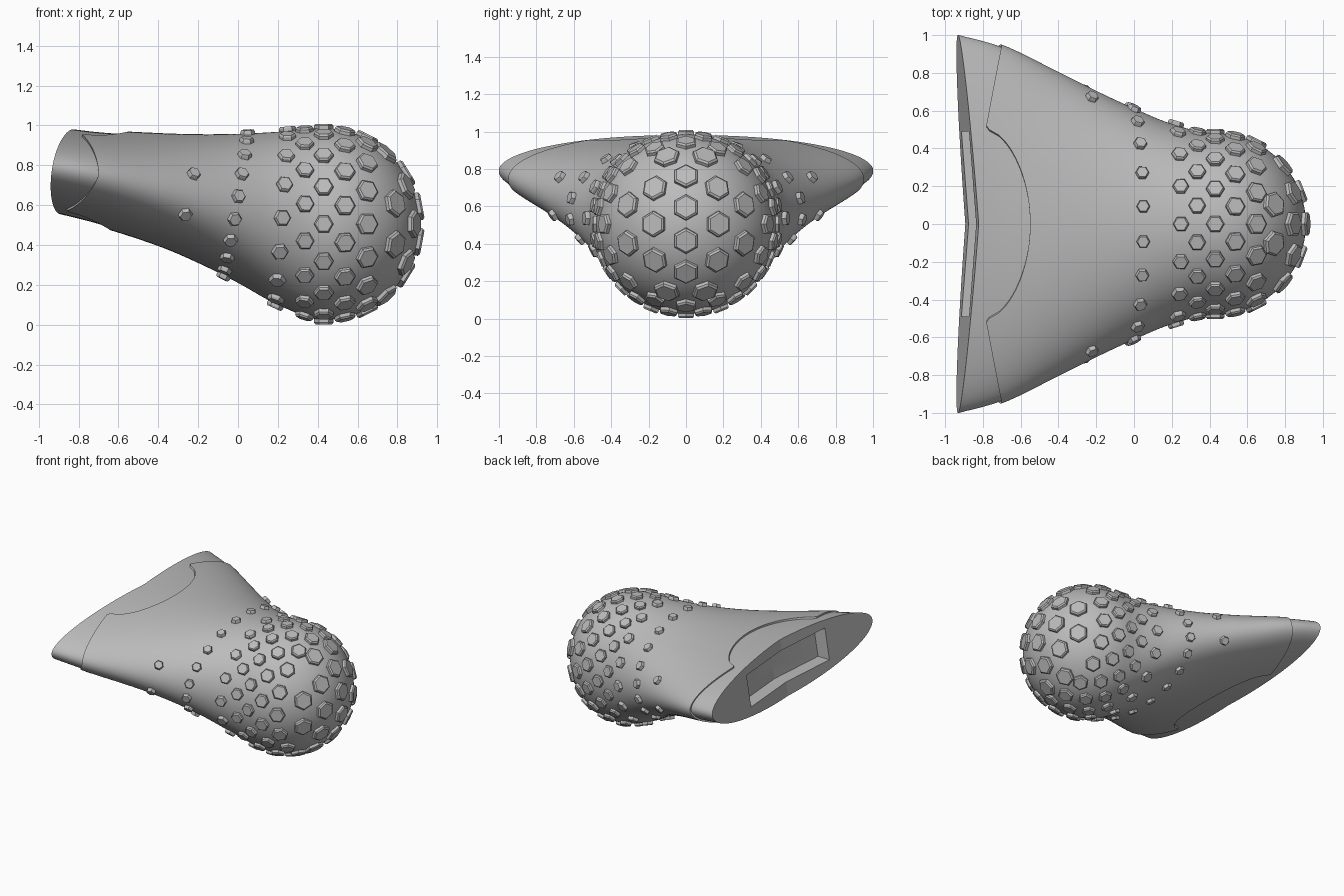
import bpy, bmesh
from math import sin, cos, pi, sqrt, radians
from mathutils import Vector, Matrix

if "Cube" in bpy.data.objects:
    bpy.data.objects.remove(bpy.data.objects["Cube"], do_unlink=True)

grey = bpy.data.materials.new("plain grey")
grey.use_nodes = True
grey.diffuse_color = (0.5, 0.5, 0.5, 1)
grey.node_tree.nodes["Principled BSDF"].inputs["Base Color"].default_value = (0.5, 0.5, 0.5, 1)

BALL_X, BALL_Z, BALL_R = 0.43, 0.505, 0.48
SIDES = 256

# Body sections: x, half width, top z, bottom z, z of the widest point
SECTIONS = [
    (-0.95, 1.02, 1.012, 0.555, 0.795),
    (-0.70, 0.95, 0.980, 0.492, 0.750),
    (-0.40, 0.805, 0.962, 0.395, 0.680),
    (-0.20, 0.705, 0.956, 0.310, 0.632),
    (0.00, 0.612, 0.958, 0.210, 0.585),
    (0.20, 0.530, 0.968, 0.100, 0.540),
    (0.43, 0.480, 0.985, 0.025, 0.505),
]


def slope(i, k):
    if i == len(SECTIONS) - 1:
        return 0.0
    a, b = SECTIONS[max(i - 1, 0)], SECTIONS[i + 1]
    return (b[k] - a[k]) / (b[0] - a[0])


def section(x):
    """Smoothly interpolated section values at x."""
    i = 0
    while i < len(SECTIONS) - 2 and x > SECTIONS[i + 1][0]:
        i += 1
    a, b = SECTIONS[i], SECTIONS[i + 1]
    h = b[0] - a[0]
    t = (x - a[0]) / h
    s = 1 - t
    return [a[k] * s * s * (1 + 2 * t) + b[k] * t * t * (1 + 2 * s)
            + h * (slope(i, k) * t * s * s - slope(i + 1, k) * t * t * s)
            for k in range(1, 5)]


def surface(x, th, inset=0.0):
    """Point on the outer body, or on a copy shrunk by inset."""
    if x >= BALL_X:
        r = sqrt(max(BALL_R ** 2 - (x - BALL_X) ** 2, 0))
        return Vector((x, r * cos(th), BALL_Z + r * sin(th)))
    w, top, bottom, mid = section(x)
    rise = top - mid if sin(th) > 0 else mid - bottom
    return Vector((x, (w - inset) * cos(th), mid + (rise - inset) * sin(th)))


def finish(bm, name):
    bmesh.ops.recalc_face_normals(bm, faces=bm.faces)
    mesh = bpy.data.meshes.new(name)
    bm.to_mesh(mesh)
    bm.free()
    ob = bpy.data.objects.new(name, mesh)
    bpy.context.collection.objects.link(ob)
    mesh.materials.append(grey)
    bpy.ops.object.select_all(action="DESELECT")
    ob.select_set(True)
    bpy.context.view_layer.objects.active = ob
    bpy.ops.object.shade_smooth_by_angle(angle=radians(30))
    return ob


def loft(name, rings, start=None, end=None):
    bm = bmesh.new()
    rows = [[bm.verts.new(p) for p in ring] for ring in rings]
    n = len(rows[0])
    for a, b in zip(rows, rows[1:]):
        for i in range(n):
            j = (i + 1) % n
            bm.faces.new((a[i], a[j], b[j], b[i]))
    for row, tip in ((rows[0], start), (rows[-1], end)):
        if tip is not None:
            v = bm.verts.new(tip)
            for i in range(n):
                bm.faces.new((row[i], row[(i + 1) % n], v))
    return finish(bm, name)


ANGLES = [2 * pi * i / SIDES for i in range(SIDES)]


# Outer shell, with a stepped opening edge and a tongue cut-out
def shell_edge(th):
    a = 0.95 * abs(cos(th))
    if a > 0.49:
        x = -0.785 + (a - 0.49) * 0.185
    else:
        x = -0.785 + 0.235 * sqrt(1 - (a / 0.49) ** 2)
    return x + min(0, 0.09 * sin(th))


edges = [shell_edge(th) for th in ANGLES]
rings = [[surface(e, th, 0.03) for e, th in zip(edges, ANGLES)]]
for k in range(29):
    t = k / 28
    rings.append([surface(e + (BALL_X - e) * t, th) for e, th in zip(edges, ANGLES)])
for k in range(1, 18):
    x = BALL_X + BALL_R * sin(k / 18 * pi / 2)
    rings.append([surface(x, th) for th in ANGLES])
loft("outer_shell", rings, end=(BALL_X + BALL_R, 0, BALL_Z))


# Inner core, with a V-shaped end face and a rectangular socket
def end_face(y, z):
    return -0.852 + 0.167 * (z - 0.8) - 0.078 * abs(y)


def rim_point(th):
    x = -0.9
    for _ in range(8):
        p = surface(x, th, 0.014)
        x = end_face(p.y, p.z)
    return surface(x, th, 0.014)


rim = [rim_point(th) for th in ANGLES]
mid_z, half_y, half_z, depth = 0.78, 0.49, 0.12, 0.1
mouth = []
for p in rim:
    dy, dz = p.y, p.z - mid_z
    t = 1 / max(abs(dy) / half_y, abs(dz) / half_z)
    y, z = dy * t, mid_z + dz * t
    mouth.append(Vector((end_face(y, z), y, z)))
floor = [p + Vector((depth, 0, 0)) for p in mouth]
rings = [floor, mouth, rim]
for k in range(1, 13):
    rings.append([surface(p.x + (-0.4 - p.x) * k / 12, th, 0.014)
                  for p, th in zip(rim, ANGLES)])
loft("inner_core", rings, start=(end_face(0, mid_z) + depth, 0, mid_z))

# Hexagonal studs
studs = bmesh.new()


def add_stud(centre, normal, radius, along):
    u = (along - normal * along.dot(normal)).normalized()
    v = normal.cross(u)
    loops = []
    for height, scale in ((-0.02, 1.0), (0.014, 1.0), (0.023, 0.84)):
        loops.append([studs.verts.new(centre + normal * height
                      + (u * cos(i * pi / 3) + v * sin(i * pi / 3)) * radius * scale)
                      for i in range(6)])
    for a, b in zip(loops, loops[1:]):
        for i in range(6):
            j = (i + 1) % 6
            studs.faces.new((a[i], a[j], b[j], b[i]))
    studs.faces.new(loops[-1])
    studs.faces.new(loops[0][::-1])


def stud_on_body(x, th, radius):
    d = 0.004
    p = surface(x, th)
    n = (surface(x, th + d) - surface(x, th - d)).cross(
        surface(x + d, th) - surface(x - d, th)).normalized()
    if n.dot(p - Vector((x, 0, section(min(x, BALL_X))[3]))) < 0:
        n = -n
    add_stud(p, n, radius, Vector((1, 0, 0)))


# Studs on the ball's nose: an icosahedron with each edge split in three
phi = (1 + sqrt(5)) / 2
corners = [Vector(c).normalized() for a in (-1, 1) for b in (-phi, phi)
           for c in ((b, 0, a), (a, b, 0), (0, a, b))]
near = lambda a, b: 0.1 < (a - b).length < 1.2
points = list(corners)
for i, a in enumerate(corners):
    for j in range(i):
        b = corners[j]
        if near(a, b):
            points += [a.slerp(b, 1 / 3), a.slerp(b, 2 / 3)]
            points += [(a + b + c).normalized() for c in corners[:j]
                       if near(a, c) and near(b, c)]
for d in points:
    if d.x > cos(radians(53)):
        add_stud(Vector((BALL_X, 0, BALL_Z)) + d * BALL_R, d, 0.07, Vector((0, 0, 1)))

# Staggered rings of studs, shrinking towards the neck
for k, (x, count, radius, tilt) in enumerate((
        (0.645, 16, 0.058, 0), (0.535, 16, 0.053, 0), (0.43, 16, 0.049, 0),
        (0.335, 16, 0.046, 0), (0.25, 16, 0.043, 0.03), (0.05, 20, 0.036, 0.06))):
    for i in range(count):
        th = pi / 2 + 2 * pi * (i + (k % 2 == 1) / 2) / count
        stud_on_body(x - tilt * (1 - sin(th)), th, radius)

# Four stray studs on the flanks
for x, th in ((-0.225, 0.37), (-0.265, -0.3)):
    for angle in (th, pi - th):
        stud_on_body(x, angle, 0.035)
finish(studs, "hexagonal_studs")
